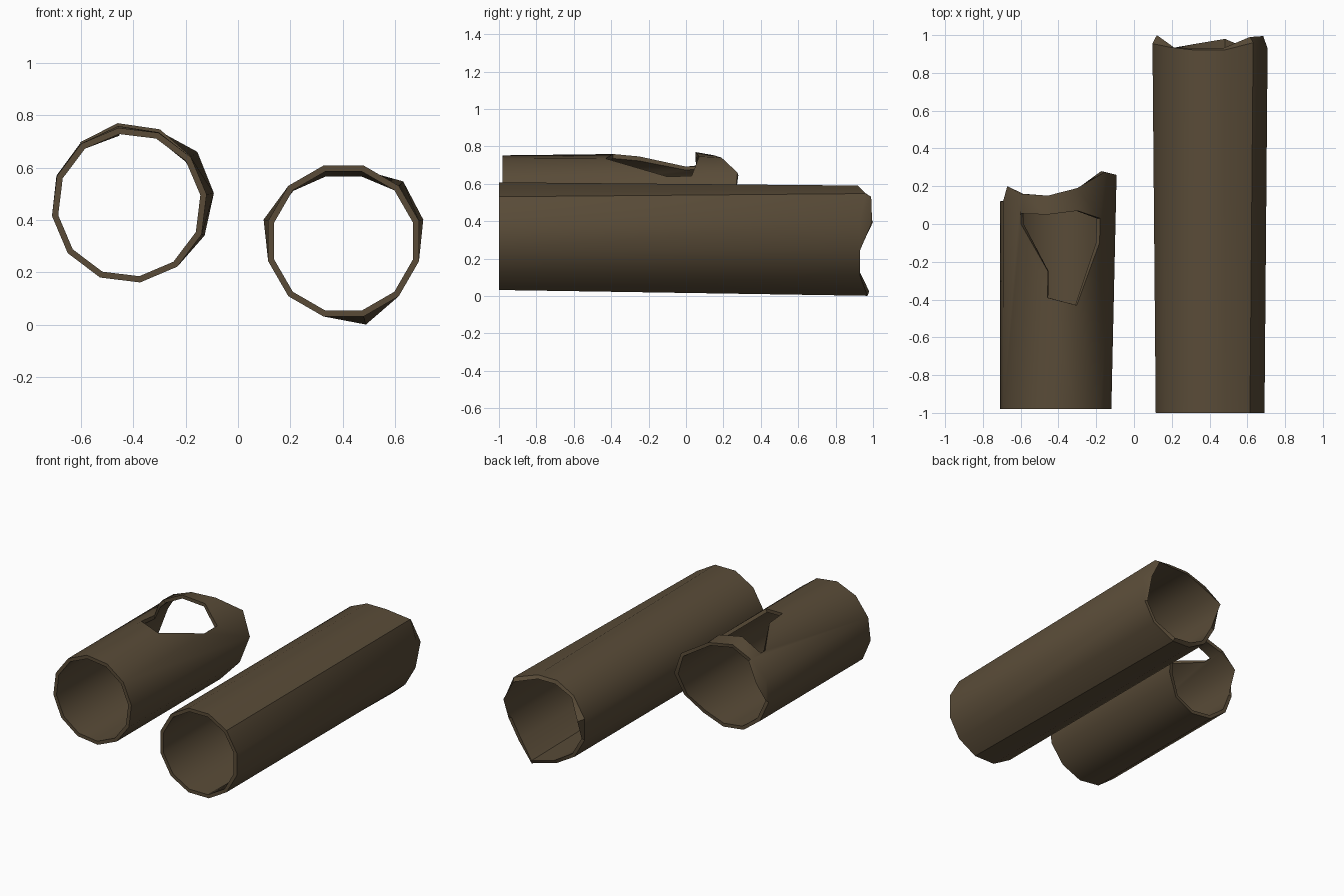
import bpy, bmesh, math

if "Cube" in bpy.data.objects:
    bpy.data.objects.remove(bpy.data.objects["Cube"])

SIDES = 12
WALL = 0.024

metal = bpy.data.materials.new("rusty brown")
metal.diffuse_color = (0.10, 0.071, 0.039, 1)
metal.use_nodes = True
metal.node_tree.nodes["Principled BSDF"].inputs["Base Color"].default_value = metal.diffuse_color


def torn_pipe(name, cx, cz, radius, start, phase, ends, extra=None, gaps=None):
    """Pipe along y. ends: per corner (outer y, outer radius, inner y).
    extra: corner -> [(y, radius)] hole points; gaps: strip -> y limits of its opening."""
    extra, gaps = extra or {}, gaps or {}
    bm = bmesh.new()
    layers, partner = [], {}
    for layer in range(2):
        cols = []
        for i, (yo, ro, yi) in enumerate(ends):
            a = math.radians(phase + 360 / SIDES * i)
            pts = [(start, radius)] + extra.get(i, []) + [(yi if layer else yo, ro)]
            cols.append([(y, bm.verts.new((cx + (r - WALL * layer) * math.cos(a), y,
                                           cz + (r - WALL * layer) * math.sin(a))))
                         for y, r in pts])
        layers.append(cols)
        for i in range(SIDES):
            left, right = cols[i], cols[(i + 1) % SIDES]
            # an open strip becomes one face before and one behind the hole
            limits = [(-9, 9, -9, 9)]
            if i in gaps:
                lo_l, hi_l, lo_r, hi_r = gaps[i]
                limits = [(-9, lo_l, -9, lo_r), (hi_l, 9, hi_r, 9)]
            for a0, a1, b0, b1 in limits:
                bm.faces.new([v for y, v in left if a0 <= y <= a1] +
                             [v for y, v in reversed(right) if b0 <= y <= b1])
    # join the outer and inner skins along every open edge
    for co, ci in zip(*layers):
        for (_, vo), (_, vi) in zip(co, ci):
            partner[vo] = vi
    for e in [e for e in bm.edges if e.is_boundary and e.verts[0] in partner]:
        a, b = e.verts
        bm.faces.new((a, b, partner[b], partner[a]))
    bmesh.ops.recalc_face_normals(bm, faces=bm.faces)
    me = bpy.data.meshes.new(name)
    bm.to_mesh(me)
    bm.free()
    me.materials.append(metal)
    ob = bpy.data.objects.new(name, me)
    bpy.context.collection.objects.link(ob)
    bpy.context.view_layer.objects.active = ob
    ob.select_set(True)
    bpy.ops.object.shade_smooth_by_angle(angle=math.radians(38))
    ob.select_set(False)


# long pipe with a ragged far end
torn_pipe("long_pipe", 0.403, 0.32, 0.298, -1.0, 15, [
    (0.93, 0.315, 0.995), (0.96, 0.322, 0.99), (0.92, 0.28, 0.93), (0.92, 0.28, 0.93),
    (0.935, 0.295, 0.935), (0.955, 0.316, 1.0), (0.93, 0.298, 0.93), (0.93, 0.298, 0.93),
    (0.935, 0.298, 0.955), (0.97, 0.33, 0.98), (0.93, 0.298, 0.93), (0.93, 0.298, 0.93)])

# short pipe with a ragged end and a hole torn in the top
torn_pipe("short_pipe", -0.415, 0.457, 0.298, -0.98, 8, [
    (0.26, 0.326, 0.25), (0.275, 0.33, 0.28), (0.19, 0.305, 0.18), (0.15, 0.298, 0.145),
    (0.16, 0.302, 0.16), (0.12, 0.30, 0.20), (0.12, 0.298, 0.12), (0.13, 0.298, 0.13),
    (0.13, 0.298, 0.13), (0.13, 0.298, 0.13), (0.14, 0.298, 0.14), (0.20, 0.31, 0.20)],
    extra={1: [(-0.10, 0.295), (0.03, 0.30)],
           2: [(-0.43, 0.30), (0.07, 0.312)],
           3: [(-0.39, 0.305), (-0.25, 0.292), (0.05, 0.316)],
           4: [(0.0, 0.298), (0.055, 0.305)]},
    gaps={1: (-0.10, 0.03, -0.43, 0.07),
          2: (-0.43, 0.07, -0.39, 0.05),
          3: (-0.25, 0.05, 0.0, 0.055)})
